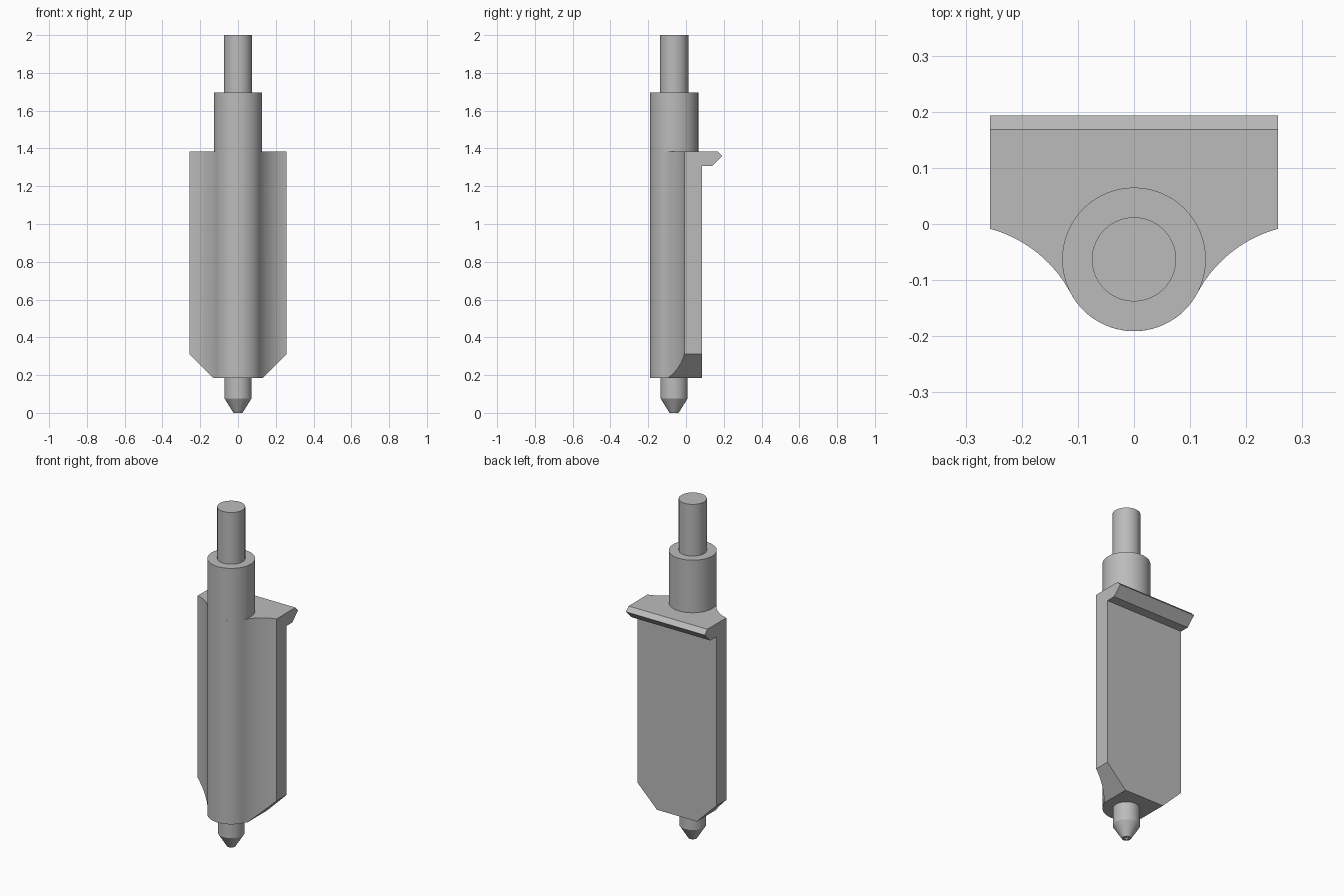
import bpy, bmesh
from math import sin, cos, pi, radians, atan2, sqrt
from mathutils import Vector

if "Cube" in bpy.data.objects:
    bpy.data.objects.remove(bpy.data.objects["Cube"])

AXIS_Y = -0.063      # shaft axis
BARREL = 0.128       # barrel radius
HALF_W = 0.257       # half width of the plate
TOP = 1.385
BOTTOM = 0.185

grey = bpy.data.materials.new("plain_grey")
grey.use_nodes = True
colour = (0.5, 0.5, 0.5, 1)
grey.diffuse_color = colour
grey.node_tree.nodes["Principled BSDF"].inputs["Base Color"].default_value = colour


def add_object(name, bm):
    bmesh.ops.recalc_face_normals(bm, faces=bm.faces[:])
    mesh = bpy.data.meshes.new(name)
    bm.to_mesh(mesh)
    bm.free()
    mesh.materials.append(grey)
    obj = bpy.data.objects.new(name, mesh)
    bpy.context.collection.objects.link(obj)
    return obj


def select_only(obj):
    bpy.ops.object.select_all(action="DESELECT")
    obj.select_set(True)
    bpy.context.view_layer.objects.active = obj


def prism(points, offset):
    """Extrude a closed outline along an offset vector."""
    bm = bmesh.new()
    face = bm.faces.new([bm.verts.new(p) for p in points])
    new = bmesh.ops.extrude_face_region(bm, geom=[face])["geom"]
    verts = [v for v in new if isinstance(v, bmesh.types.BMVert)]
    bmesh.ops.translate(bm, verts=verts, vec=offset)
    return bm


def arc(cx, cy, r, start, end, steps):
    return [(cx + r * cos(start + (end - start) * i / steps),
             cy + r * sin(start + (end - start) * i / steps)) for i in range(steps + 1)]


# Plan outline: rounded barrel front, concave fillets, flat plate behind
join = radians(-28)                      # where the fillet meets the barrel
reach = 0.359
fx, fy = reach * cos(join), AXIS_Y + reach * sin(join)
fillet_r = reach - BARREL
edge_x = HALF_W - fx
edge_angle = atan2(sqrt(fillet_r ** 2 - edge_x ** 2), edge_x)
half = arc(0, AXIS_Y, BARREL, -pi / 2, join, 20)
half += arc(fx, fy, fillet_r, pi + join, edge_angle, 20)[1:]
half.append((HALF_W, 0.3))
outline = half + [(-x, y) for x, y in reversed(half[1:])]
bm = prism([(x, y, 0.1) for x, y in outline], (0, 0, 1.5))

# Chamfer both lower corners
for side in (1, -1):
    cut = bmesh.ops.bisect_plane(
        bm, geom=bm.verts[:] + bm.edges[:] + bm.faces[:],
        plane_co=(side * 0.13, 0, BOTTOM), plane_no=Vector((side, 0, -1.01)).normalized(),
        clear_outer=True)["geom_cut"]
    edges = [e for e in cut if isinstance(e, bmesh.types.BMEdge)]
    bmesh.ops.contextual_create(bm, geom=edges)
body = add_object("body_plate", bm)

# Side profile with the hooked lip, used to trim the body
side_profile = [(-0.3, BOTTOM), (0.085, BOTTOM), (0.085, 1.308), (0.14, 1.308),
                (0.193, 1.36), (0.168, TOP), (-0.3, TOP)]
trimmer = add_object("body_trimmer", prism([(-0.4, y, z) for y, z in side_profile], (0.8, 0, 0)))
trimmer.hide_render = True
trim = body.modifiers.new("trim", "BOOLEAN")
trim.operation = "INTERSECT"
trim.solver = "EXACT"
trim.object = trimmer
select_only(body)
bpy.ops.object.modifier_apply(modifier=trim.name)
bpy.data.objects.remove(trimmer)


def lathe(name, profile, segments=64):
    """Revolve a radius and height profile about the shaft axis."""
    bm = bmesh.new()
    verts = [bm.verts.new((r, AXIS_Y, z)) for r, z in profile]
    edges = [bm.edges.new(pair) for pair in zip(verts, verts[1:])]
    bmesh.ops.spin(bm, geom=verts + edges, cent=(0, AXIS_Y, 0), axis=(0, 0, 1),
                   angle=2 * pi, steps=segments)
    bmesh.ops.remove_doubles(bm, verts=bm.verts[:], dist=0.0001)
    return add_object(name, bm)


# Shaft parts: pointed lower pin, collar and upper pin
parts = [
    body,
    lathe("lower_pin", [(0, 0.015), (0.014, 0), (0.024, 0), (0.072, 0.077),
                        (0.072, 0.25), (0, 0.25)]),
    lathe("collar", [(0, TOP), (BARREL, TOP), (BARREL, 1.695), (0, 1.695)]),
    lathe("upper_pin", [(0, 1.65), (0.075, 1.65), (0.075, 2), (0, 2)]),
]
for obj in parts:
    select_only(obj)
    bpy.ops.object.shade_smooth_by_angle(angle=radians(30))
